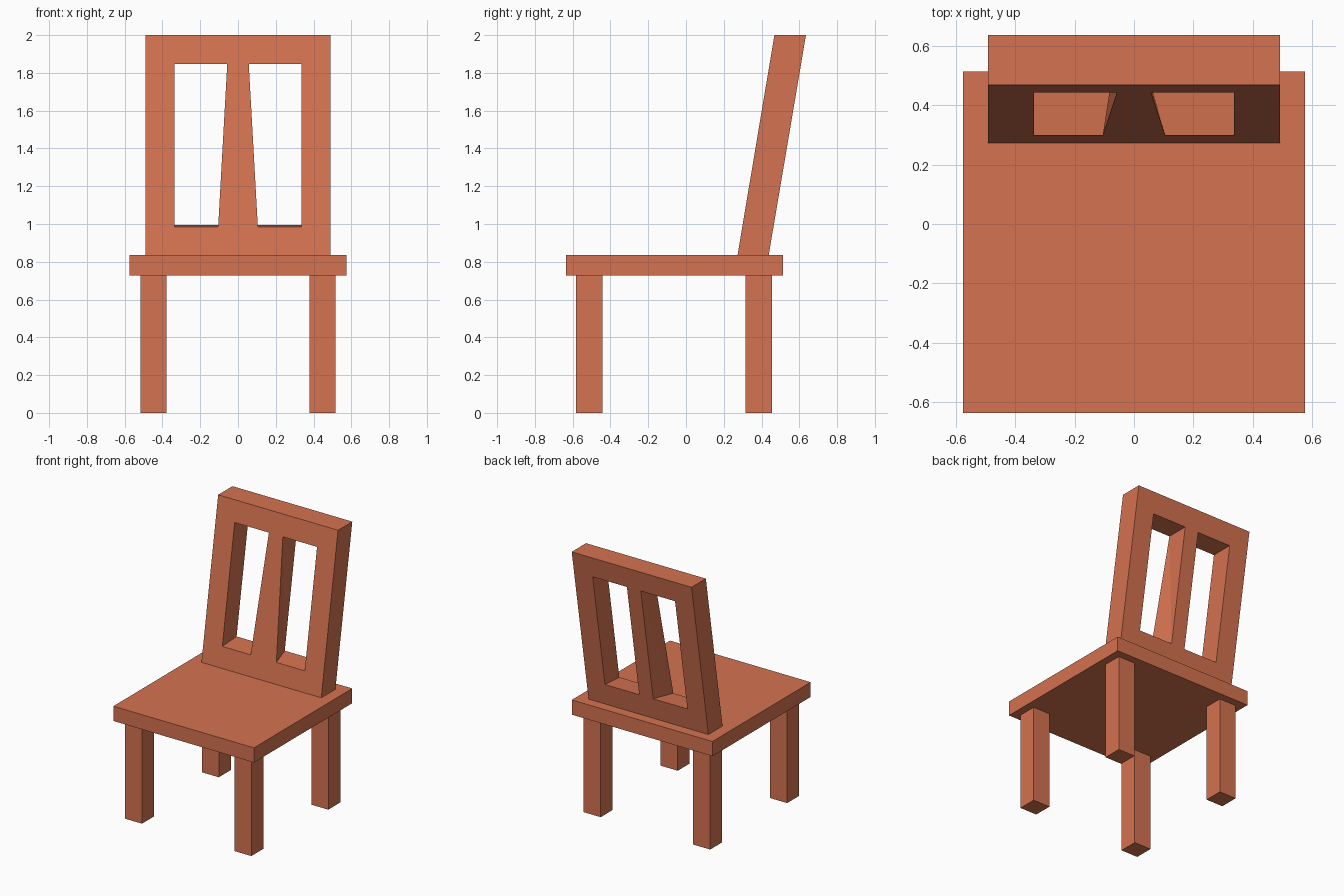
import bpy, bmesh

if "Cube" in bpy.data.objects:
    bpy.data.objects.remove(bpy.data.objects["Cube"])

wood = bpy.data.materials.new("terracotta_wood")
wood.diffuse_color = (0.66, 0.17, 0.08, 1)
wood.use_nodes = True
wood.node_tree.nodes["Principled BSDF"].inputs["Base Color"].default_value = wood.diffuse_color


def make_object(name, bm):
    bmesh.ops.recalc_face_normals(bm, faces=bm.faces)
    mesh = bpy.data.meshes.new(name)
    bm.to_mesh(mesh)
    bm.free()
    mesh.materials.append(wood)
    obj = bpy.data.objects.new(name, mesh)
    bpy.context.collection.objects.link(obj)
    return obj


def box(name, x0, x1, y0, y1, z0, z1):
    bm = bmesh.new()
    bmesh.ops.create_cube(bm, size=1)
    for v in bm.verts:
        v.co = (x1 if v.co.x > 0 else x0,
                y1 if v.co.y > 0 else y0,
                z1 if v.co.z > 0 else z0)
    return make_object(name, bm)


# Seat slab
box("seat", -0.575, 0.575, -0.635, 0.513, 0.727, 0.836)

# Four square legs
for row, y0, y1 in (("front", -0.582, -0.443), ("back", 0.316, 0.456)):
    for side, x0, x1 in (("left", -0.517, -0.378), ("right", 0.378, 0.517)):
        box(f"{row}_{side}_leg", x0, x1, y0, y1, 0, 0.727)

# Leaning backrest: outer frame and two openings around a tapered splat
Z0, Z1 = 0.836, 2.0


def backrest_side(bm, y_low, y_high, splat_low, splat_top, sill):
    def vert(x, z):
        t = (z - Z0) / (Z1 - Z0)
        return bm.verts.new((x, y_low + t * (y_high - y_low), z))
    head, w = 1.846, 0.337
    outer = [vert(x, z) for x, z in
             ((-0.49, Z0), (0.49, Z0), (0.49, Z1), (-0.49, Z1))]
    # Each opening: outer low, inner low, inner high, outer high
    holes = [[vert(s * x, z) for x, z in
              ((w, sill), (splat_low, sill), (splat_top, head), (w, head))]
             for s in (-1, 1)]
    a, b = holes
    for face in ((outer[0], outer[1], b[0], b[1], a[1], a[0]),   # bottom rail
                 (outer[2], outer[3], a[3], a[2], b[2], b[3]),   # top rail
                 (outer[0], a[0], a[3], outer[3]),               # stiles
                 (outer[1], outer[2], b[3], b[0]),
                 (a[1], b[1], b[2], a[2])):                      # splat
        bm.faces.new(face)
    return [outer, a, b]


bm = bmesh.new()
front = backrest_side(bm, 0.273, 0.468, 0.105, 0.057, 0.985)
back = backrest_side(bm, 0.438, 0.635, 0.057, 0.057, 0.995)

# Walls joining front to back; the twisted splat sides are split in triangles
for loop_id, (f, k) in enumerate(zip(front, back)):
    for i in range(4):
        j = (i + 1) % 4
        if loop_id and i == 1:
            if loop_id == 1:
                bm.faces.new((f[i], f[j], k[j]))
                bm.faces.new((f[i], k[j], k[i]))
            else:
                bm.faces.new((f[i], f[j], k[i]))
                bm.faces.new((f[j], k[j], k[i]))
        else:
            bm.faces.new((f[i], f[j], k[j], k[i]))
make_object("backrest", bm)
